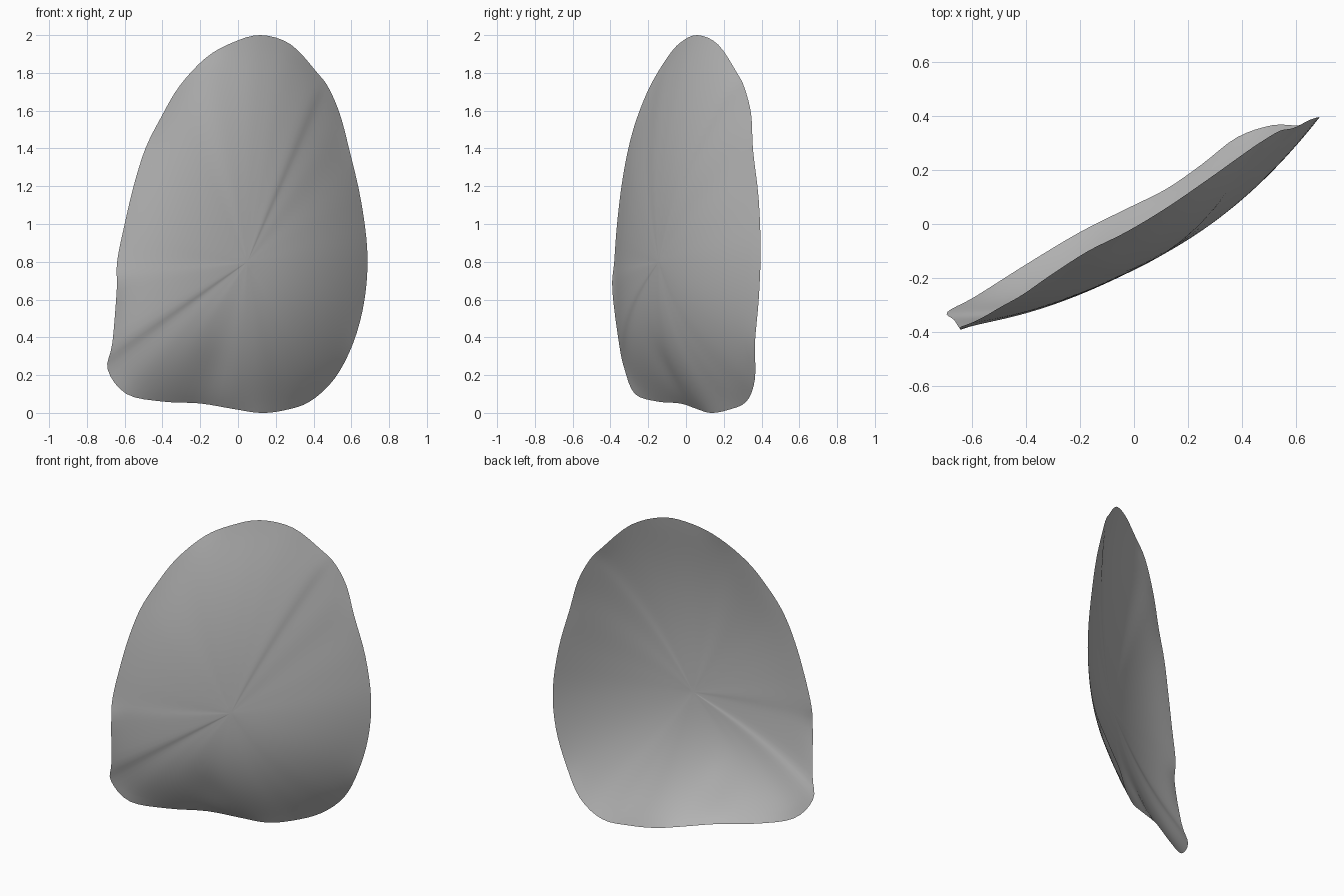
import bpy, bmesh, math
from mathutils import Vector

cube = bpy.data.objects.get("Cube")
if cube:
    bpy.data.objects.remove(cube, do_unlink=True)

# Plain stone grey
grey = bpy.data.materials.new("plain_grey")
grey.use_nodes = True
colour = (0.5, 0.5, 0.5, 1)
grey.diffuse_color = colour
grey.node_tree.nodes["Principled BSDF"].inputs["Base Color"].default_value = colour

# Rim of the curved shell, clockwise from the top
RIM = [Vector(p) for p in (
    (.12, .06, 2), (.28, .17, 1.95), (.42, .27, 1.8), (.48, .31, 1.72),
    (.54, .345, 1.58), (.59, .355, 1.39), (.65, .385, 1.13), (.685, .395, .85),
    (.67, .385, .6), (.61, .365, .37), (.51, .365, .18), (.38, .32, .06),
    (.25, .22, .015), (.12, .13, 0), (-.02, .06, .02), (-.2, -.03, .05),
    (-.4, -.15, .06), (-.59, -.27, .1), (-.69, -.325, .23), (-.665, -.355, .37),
    (-.642, -.39, .65), (-.64, -.38, .8), (-.6, -.365, 1), (-.55, -.34, 1.21),
    (-.49, -.305, 1.4), (-.41, -.26, 1.56), (-.31, -.19, 1.73),
    (-.17, -.1, 1.88), (-.03, -.03, 1.96))]
CENTRE = Vector((.05, -.145, .8))
SLOPE = .52
STEPS, RINGS = 4, 24


def spline(a, b, c, d, t):
    """Smooth curve from b to c."""
    return b + (c - a) * (t / 2) + (a * 2 - b * 5 + c * 4 - d) * (t * t / 2) \
        + (b * 3 - a - c * 3 + d) * (t ** 3 / 2)


def shell_point(edge, r):
    """Point on the bowl between the centre and a rim point."""
    p = CENTRE.lerp(edge, r)
    tilt = SLOPE * (edge.x - CENTRE.x)
    p.y = CENTRE.y + tilt * r + (edge.y - CENTRE.y - tilt) * r ** 2.3
    return p


n = len(RIM)
loop = [spline(RIM[i - 1], RIM[i], RIM[(i + 1) % n], RIM[(i + 2) % n], s / STEPS)
        for i in range(n) for s in range(STEPS)]

# Concentric rings joined into a sheet
bm = bmesh.new()
hub = bm.verts.new(CENTRE)
rings = [[bm.verts.new(shell_point(e, k / RINGS)) for e in loop]
         for k in range(1, RINGS + 1)]
m = len(loop)
for i in range(m):
    j = (i + 1) % m
    bm.faces.new((hub, rings[0][i], rings[0][j]))
    for a, b in zip(rings, rings[1:]):
        bm.faces.new((a[i], b[i], b[j], a[j]))

# Even out the radial creases, keeping the rim fixed
inner = [v for ring in rings[:-1] for v in ring]
for _ in range(40):
    bmesh.ops.smooth_vert(bm, verts=inner, factor=.5, use_axis_y=True)

# Shallow groove near the foot, fading towards the rim
for k, ring in enumerate(rings):
    for v in ring:
        dent = math.exp(-((v.co.x + .13) / .08) ** 2 - ((v.co.z - .2) / .15) ** 2)
        v.co.y += .012 * dent * (1 - ((k + 1) / RINGS) ** 4)

bmesh.ops.recalc_face_normals(bm, faces=bm.faces)
if sum(f.normal.y for f in bm.faces) > 0:
    bmesh.ops.reverse_faces(bm, faces=bm.faces)
mesh = bpy.data.meshes.new("curved_shell")
bm.to_mesh(mesh)
bm.free()
mesh.materials.append(grey)

shell = bpy.data.objects.new("curved_shell", mesh)
bpy.context.collection.objects.link(shell)
bpy.context.view_layer.objects.active = shell
shell.select_set(True)
bpy.ops.object.shade_smooth_by_angle(angle=math.radians(60))
